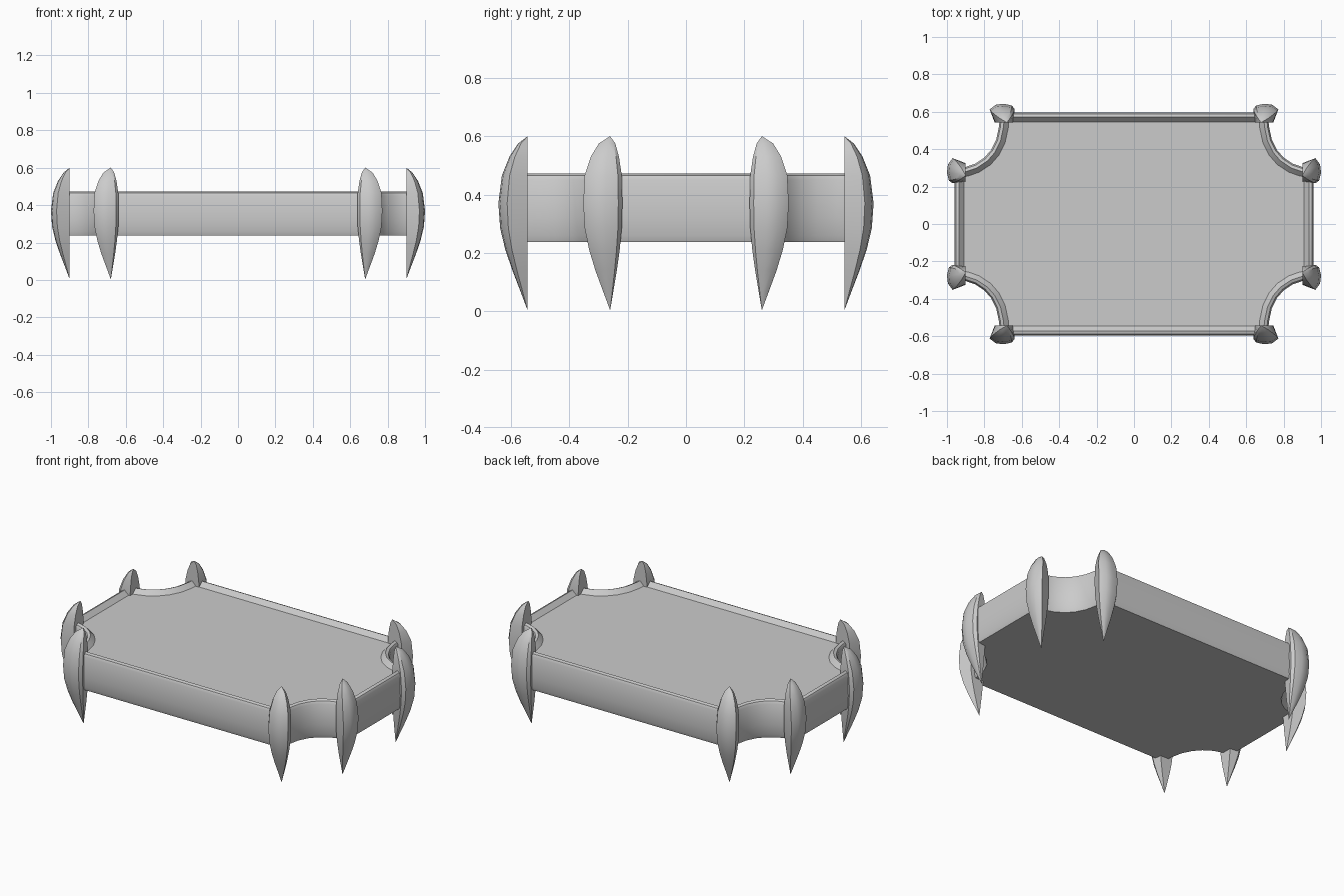
import bpy, bmesh, math
from mathutils import Vector

if "Cube" in bpy.data.objects:
    bpy.data.objects.remove(bpy.data.objects["Cube"])


def finish(name, bm, angle):
    bmesh.ops.recalc_face_normals(bm, faces=bm.faces[:])
    mesh = bpy.data.meshes.new(name)
    bm.to_mesh(mesh)
    bm.free()
    ob = bpy.data.objects.new(name, mesh)
    bpy.context.collection.objects.link(ob)
    bpy.ops.object.select_all(action='DESELECT')
    ob.select_set(True)
    bpy.context.view_layer.objects.active = ob
    bpy.ops.object.shade_smooth_by_angle(angle=math.radians(angle))
    return ob


def loft(bm, rings):
    for a, b in zip(rings, rings[1:]):
        n = len(a)
        for i in range(n):
            j = (i + 1) % n
            bm.faces.new((a[i], a[j], b[j], b[i]))


def inset(pts, d):
    # mitred inward offset of a counter-clockwise outline
    out = []
    for i, p in enumerate(pts):
        e1 = (p - pts[i - 1]).normalized()
        e2 = (pts[(i + 1) % len(pts)] - p).normalized()
        n1, n2 = Vector((-e1.y, e1.x)), Vector((-e2.y, e2.x))
        out.append(p + (n1 + n2) * d / (1 + n1.dot(n2)))
    return out


# Tray outline: a rectangle with scooped corners
scoop = [(.96, .30), (.90, .305), (.85, .322), (.80, .355),
         (.765, .395), (.737, .45), (.722, .52), (.715, .595)]
outline = []
for sx, sy in ((1, 1), (-1, 1), (-1, -1), (1, -1)):
    corner = [Vector((x * sx, y * sy)) for x, y in scoop]
    outline += corner if sx * sy > 0 else corner[::-1]

# Tray: curved wall, ridged rim and recessed top as (inset, height)
profile = [(.012, .238), (.004, .26), (0, .32), (0, .45),
           (.008, .465), (.024, .472), (.05, .445)]
bm = bmesh.new()
rings = [[bm.verts.new((p.x, p.y, z)) for p in inset(outline, d)] for d, z in profile]
loft(bm, rings)
bm.faces.new(rings[0])
bm.faces.new(rings[-1])
finish("tray", bm, 35)

# Claw section: (sideways toward the scoop, outward) measured from the tip
section = [(-.033, 0), (-.042, .07), (-.028, .09), (.015, .1),
           (.058, .095), (.092, .07), (.065, 0)]
# Claw levels: height, width factor, depth factor
levels = [(.07, .27, .25), (.14, .55, .52), (.21, .78, .76), (.285, .95, .94),
          (.37, 1, 1), (.465, .95, .88), (.53, .72, .62), (.575, .42, .32)]


def claw(name, place):
    bm = bmesh.new()
    rings = [[bm.verts.new((*place(u * w, v * d), z)) for u, v in section]
             for z, w, d in levels]
    loft(bm, rings)
    for ring, z in ((rings[0], .003), (rings[-1], .6)):
        tip = bm.verts.new((*place(0, 0), z))
        for i in range(len(ring)):
            bm.faces.new((ring[i - 1], ring[i], tip))
    finish(name, bm, 30)


# Two claws at each scooped corner
for sx, xname in ((-1, "left"), (1, "right")):
    for sy, yname in ((-1, "front"), (1, "back")):
        claw(f"{yname}_{xname}_long_side_claw",
             lambda u, v: (sx * (.68 + u), sy * (.543 + v)))
        claw(f"{yname}_{xname}_short_side_claw",
             lambda u, v: (sx * (.90 + v), sy * (.26 + u)))
